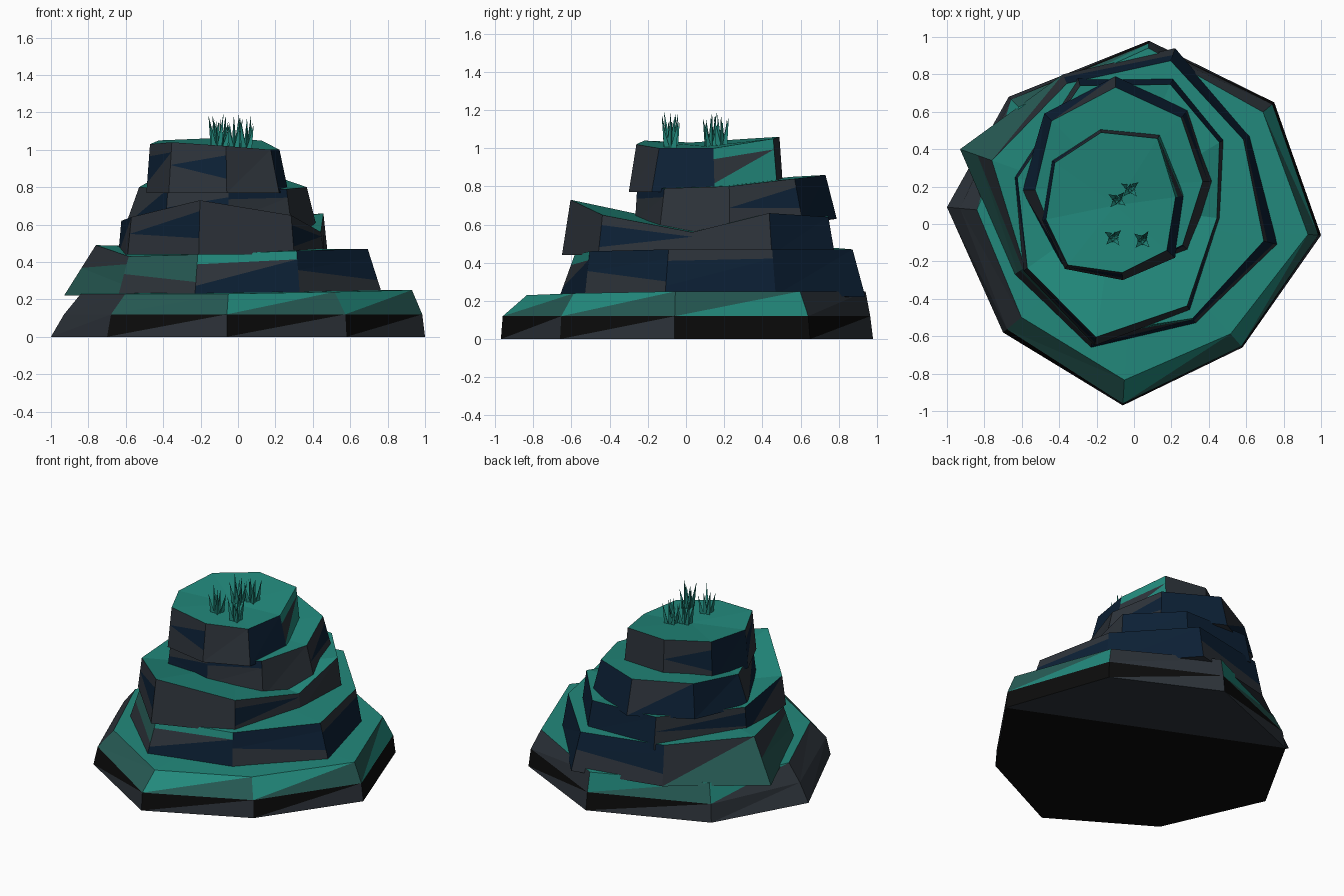
import bpy, bmesh, math, random

if "Cube" in bpy.data.objects:
    bpy.data.objects.remove(bpy.data.objects["Cube"])

random.seed(4)


def srgb(r, g, b):
    f = lambda c: c / 12.92 if c < 0.04045 else ((c + 0.055) / 1.055) ** 2.4
    return (f(r / 255), f(g / 255), f(b / 255), 1)


KEYS = "tdgnk"
MATS = []
for name, col in (("teal_moss", (34, 137, 124)), ("dark_teal_moss", (38, 90, 84)),
                  ("grey_rock", (45, 51, 58)), ("navy_rock", (12, 32, 53)),
                  ("black_rock", (11, 11, 11))):
    m = bpy.data.materials.new(name)
    m.diffuse_color = srgb(*col)
    m.use_nodes = True
    m.node_tree.nodes["Principled BSDF"].inputs["Base Color"].default_value = m.diffuse_color
    MATS.append(m)


def finish(name, bm):
    me = bpy.data.meshes.new(name)
    bm.to_mesh(me)
    bm.free()
    for m in MATS:
        me.materials.append(m)
    ob = bpy.data.objects.new(name, me)
    bpy.context.collection.objects.link(ob)
    return ob


def ring(bm, pts, inset, heights, centre):
    """Outline pulled towards the centre, one inset and height per corner."""
    cx, cy = centre
    return [bm.verts.new((cx + (x - cx) * s, cy + (y - cy) * s, z))
            for (x, y), s, z in zip(pts, inset, heights)]


def face(bm, verts, key):
    bm.faces.new(verts).material_index = KEYS.index(key)


def band(bm, low, high, colours):
    """Two letters: upper left, lower right of the diagonal.
    Three letters: top, middle wedge, bottom; then < or > for the wedge tip."""
    n = len(low)
    for i, code in enumerate(colours.split()):
        j = (i + 1) % n
        a, b, c, d = low[i], low[j], high[j], high[i]
        if len(code) == 2:
            face(bm, (a, c, d), code[0])
            face(bm, (a, b, c), code[1])
            continue
        on = lambda p, q, t: bm.verts.new(p.co.lerp(q.co, t))
        if code[3] == "<":
            tip, u, v = on(a, d, .55), on(b, c, .8), on(b, c, .3)
            face(bm, (tip, u, c, d), code[0])
            face(bm, (tip, v, u), code[1])
            face(bm, (a, b, v, tip), code[2])
        else:
            tip, u, v = on(b, c, .8), on(a, d, .75), on(a, d, .2)
            face(bm, (u, tip, c, d), code[0])
            face(bm, (v, tip, u), code[1])
            face(bm, (a, b, tip, v), code[2])


def cap(bm, top, centre, z):
    mid = bm.verts.new((*centre, z))
    for i, v in enumerate(top):
        face(bm, (v, top[(i + 1) % len(top)], mid), "t")


def ledge(name, pts, centre, zlow, inset, zhigh, zmid, colours):
    bm = bmesh.new()
    low = ring(bm, pts, [1] * 8, zlow, centre)
    top = ring(bm, pts, inset, zhigh, centre)
    band(bm, low, top, colours)
    cap(bm, top, centre, zmid)
    face(bm, low[::-1], "g")
    return finish(name, bm)


# Base slab with a mossy bevel
P = [(-.06, -.97), (.58, -.66), (1.0, -.06), (.75, .65),
     (.08, .98), (-.67, .68), (-1.0, .09), (-.70, -.58)]
bm = bmesh.new()
low = ring(bm, P, [1] * 8, [0] * 8, (0, 0))
mid = ring(bm, P, [.99, .99, .985, .985, .985, .98, .93, .97], [.12] * 8, (0, 0))
top = ring(bm, P, [.86, .89, .93, .92, .96, .92, .84, .86],
           [.23, .24, .25, .25, .25, .24, .23, .23], (0, 0))
band(bm, low, mid, "kg kg kk kg kg gg gg kg")
band(bm, mid, top, "td td dt gg td tg gg dd")
cap(bm, top, (0, 0), .25)
face(bm, low[2:6][::-1], "g")
face(bm, (low[5:] + low[:3])[::-1], "k")
finish("base_slab", bm)

# Lower ledge, spilling over the base on the left
ledge("lower_ledge",
      [(-.23, -.66), (.33, -.53), (.77, -.11), (.62, .47),
       (.22, .94), (-.38, .80), (-.93, .40), (-.64, -.27)], (-.08, .1),
      [.23, .23, .23, .23, .22, .22, .22, .22],
      [.90, .96, .91, .95, .92, .93, .80, .90],
      [.44, .46, .47, .47, .47, .48, .49, .43], .47,
      "tgn> nng< gnn> nn nng< gd gdd< ddg<")

# Middle ledge, raised at the front and dipping on the right
ledge("middle_ledge",
      [(-.21, -.65), (.30, -.46), (.46, .03), (.48, .45),
       (.21, .78), (-.30, .78), (-.64, .25), (-.59, -.25)], (-.1, .1),
      [.44] * 8,
      [.94, .96, .97, .96, .95, .94, .97, .96],
      [.73, .65, .56, .66, .64, .65, .62, .64], .58,
      "gg gng> gg nn nn gng< ng gng<")

# Upper ledge, highest at the back
ledge("upper_ledge",
      [(-.05, -.27), (.29, -.14), (.43, .23), (.29, .61),
       (-.10, .79), (-.48, .59), (-.60, .18), (-.39, -.22)], (-.09, .2),
      [.57, .56, .55, .62, .63, .63, .60, .57],
      [.97, .92, .88, .90, .90, .90, .86, .95],
      [.79, .79, .80, .84, .86, .85, .80, .79], .81,
      "ngg> gg gng< nn gn nn gn gnn<")

# Summit block
ledge("summit_block",
      [(-.06, -.30), (.22, -.18), (.27, .15), (.14, .48),
       (-.18, .51), (-.44, .34), (-.49, .02), (-.37, -.24)], (-.1, .1),
      [.77] * 8,
      [.90, .86, .87, .94, .95, .95, .95, .94],
      [1.02, 1.0, 1.0, 1.05, 1.06, 1.05, 1.03, 1.04], 1.01,
      "gg nn tgt> gg gng< nn gng> gng<")

# Grass tufts made of thin leaning blades
for k, (x, y) in enumerate([(-.11, -.07), (.045, -.085), (-.09, .13), (-.02, .19)]):
    bm = bmesh.new()
    for b in range(8):
        a = b * math.tau / 8 + random.uniform(-.3, .3)
        c, s = math.cos(a), math.sin(a)
        r0 = .024 if b % 2 else .01
        lean = .056 if b % 2 else .025
        w, h = .018, random.uniform(.12, .19)
        px, py = x + c * r0, y + s * r0
        foot = [bm.verts.new((px + w * math.cos(a + t), py + w * math.sin(a + t), 1.0))
                for t in (0, math.tau / 3, 2 * math.tau / 3)]
        tip = bm.verts.new((x + c * lean, y + s * lean, 1.01 + h))
        for i in range(3):
            face(bm, (foot[i], foot[(i + 1) % 3], tip), "t")
    finish(f"grass_tuft_{k + 1}", bm)
